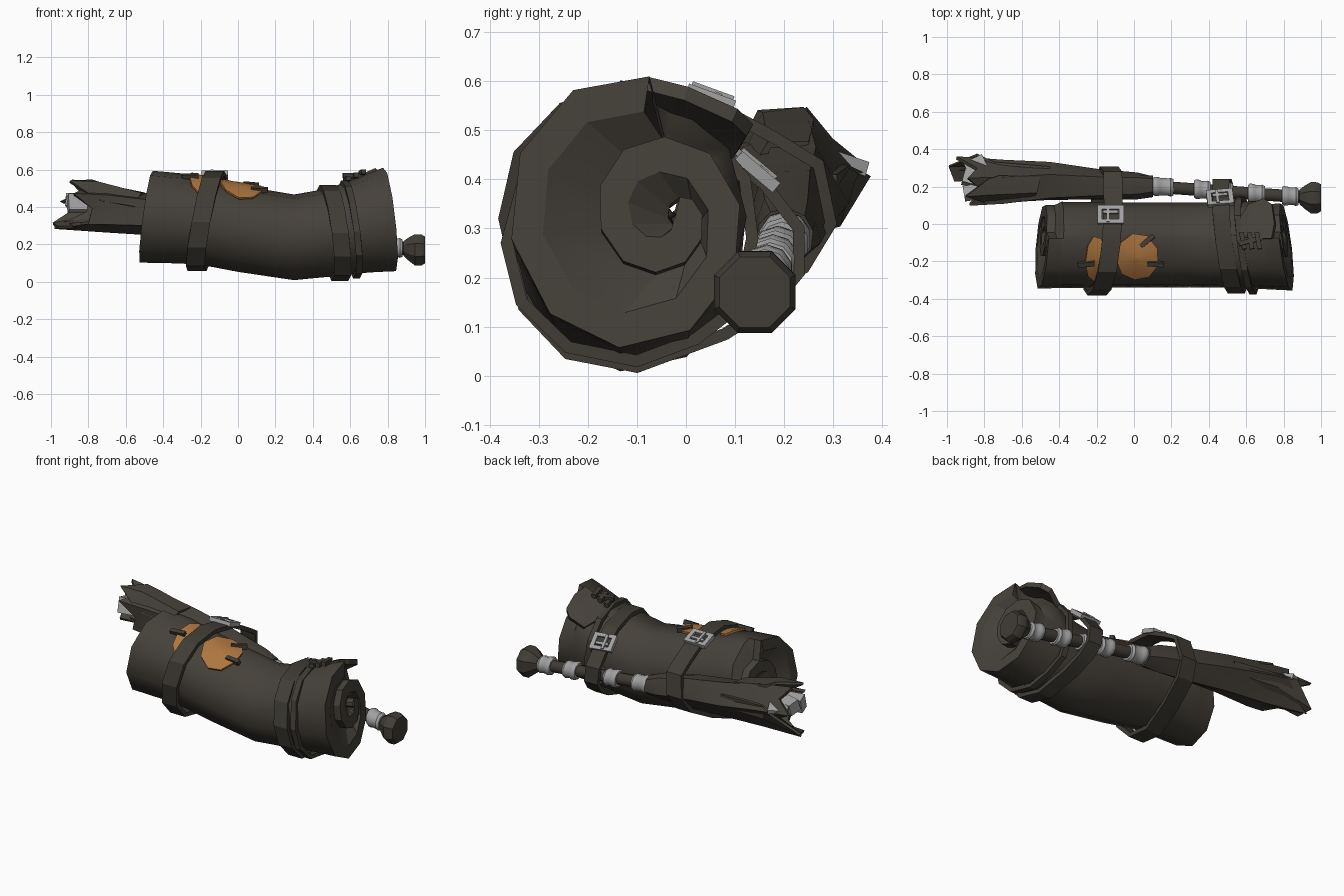
import bpy, bmesh, math
from mathutils import Matrix, Vector

if "Cube" in bpy.data.objects:
    bpy.data.objects.remove(bpy.data.objects["Cube"])


def material(name, rgb):
    m = bpy.data.materials.new(name)
    m.use_nodes = True
    m.diffuse_color = (*rgb, 1)
    m.node_tree.nodes["Principled BSDF"].inputs["Base Color"].default_value = (*rgb, 1)
    return m


CLOTH = material("dark cloth", (0.06, 0.052, 0.042))
LEATHER = material("dark leather", (0.052, 0.046, 0.037))
ORANGE = material("orange patch", (0.42, 0.18, 0.05))
STEEL = material("grey steel", (0.36, 0.36, 0.36))


def add(name, bm, mat, angle=35, thick=0):
    bmesh.ops.recalc_face_normals(bm, faces=bm.faces)
    me = bpy.data.meshes.new(name)
    bm.to_mesh(me)
    bm.free()
    ob = bpy.data.objects.new(name, me)
    bpy.context.collection.objects.link(ob)
    me.materials.append(mat)
    bpy.ops.object.select_all(action="DESELECT")
    ob.select_set(True)
    bpy.context.view_layer.objects.active = ob
    if thick:
        s = ob.modifiers.new("thickness", "SOLIDIFY")
        s.thickness, s.offset = thick, 0
        bpy.ops.object.modifier_apply(modifier=s.name)
    bpy.ops.object.shade_smooth_by_angle(angle=math.radians(angle))


def loft(rings, closed=True, caps=False):
    """Join rows of points into a skin."""
    bm = bmesh.new()
    rows = [[bm.verts.new(p) for p in r] for r in rings]
    n = len(rows[0])
    for a, b in zip(rows, rows[1:]):
        for i in range(n if closed else n - 1):
            j = (i + 1) % n
            bm.faces.new((a[i], a[j], b[j], b[i]))
    if caps:
        bm.faces.new(rows[0])
        bm.faces.new(rows[-1])
    return bm


def box(bm, size, mat):
    bmesh.ops.create_cube(bm, size=1, matrix=mat @ Matrix.Diagonal((*size, 1)))


def interp(x, keys):
    for (a, *u), (b, *v) in zip(keys, keys[1:]):
        if x <= b:
            f = max(0, (x - a) / (b - a))
            return [p + (q - p) * f for p, q in zip(u, v)]
    return keys[-1][1:]


# Bedroll: x, centre height, scale
BODY = [(-.5, .335, .88), (-.3, .325, .86), (-.2, .31, .83), (0, .272, .83), (.3, .225, .82), (.52, .255, .85),
        (.64, .285, .9), (.8, .318, .99)]
PITCH, EDGE, SIDES = .12, .03, 10


def roll_point(x, turn, off=0):
    """Point on the rolled sheet; turn counts windings from the outer edge."""
    cz, s = interp(x, BODY)
    a = math.radians(80 + 360 * turn)
    bulge = .03 * math.sin(math.pi * turn) if 0 < turn < 1 else 0
    r = max(.255 - PITCH * turn + bulge + off, .004)
    y = -.12 + .05 * min(turn, 2) + r * math.cos(a) * (.55 + .38 * s)
    z = cz + r * math.sin(a) * 1.05 * s
    # slanted ends
    right, left = max(0, (x - .4) / .4), max(0, (-.2 - x) / .3)
    x += right * (-.11 * (z - .33) - .12 * (y + .1)) + left * (.14 * (z - .35) + .08 * (y + .1))
    return Vector((x, y, z))


# Outer skin: the seam step shows at the ends and is filled out between them
rings = []
for x in [-.49, -.44, -.4, -.3, -.2, -.1, 0, .1, .2, .3, .4, .5, .6, .68, .73, .81]:
    fill = PITCH * .9 if -.42 < x < .7 else 0
    rings.append([roll_point(x, i / SIDES, EDGE + fill * max(0, i / SIDES - .75) / .25) for i in range(SIDES + 1)])
add("bedroll", loft(rings), CLOTH, 40)

# Spiral end faces: flat winding, slope to the next winding, riser
for side, x, inward in (("right", .81, -.045), ("left", -.49, .045)):
    spiral = []
    for i in range(2 * SIDES + 1):
        t = i / SIDES
        spiral.append([roll_point(x, t, EDGE), roll_point(x, t, -.04),
                       roll_point(x + inward, t + 1, EDGE), roll_point(x, t + 1, EDGE)])
    add(side + "_spiral_end", loft(spiral, False), CLOTH, 15)

# Loose corner of the blanket at the back
bm = loft([[(.52, -.06, .495), (.58, .04, .48), (.62, .10, .45)],
           [(.64, -.08, .55), (.67, .03, .54), (.70, .13, .50)],
           [(.74, -.08, .595), (.755, 0, .575), (.74, .10, .53)]], False)
add("blanket_corner", bm, CLOTH, 20, .03)


# Patches laid over the blanket
def patch(name, x, turn, rx, rt):
    rings = []
    for k in (.02, .5, 1):
        rings.append([roll_point(x + k * rx * math.cos(i * math.tau / 9 + .3),
                                 turn + k * rt * math.sin(i * math.tau / 9 + .3), .04) for i in range(9)])
    bm = loft(rings)
    bm.faces.new(list(bm.verts)[:9])
    add(name, bm, ORANGE, 30, .012)


patch("large_patch", .018, .07, .115, .088)
patch("small_patch", -.205, .08, .06, .088)


# Thread stitches
def stitch(bm, x, turn, yaw, length=.09):
    p = roll_point(x, turn, .045)
    tilt = 360 * turn - 10
    m = Matrix.Translation(p) @ Matrix.Rotation(math.radians(tilt), 4, "X") @ Matrix.Rotation(math.radians(yaw), 4, "Z")
    box(bm, (length, .025, .025), m)


bm = bmesh.new()
stitch(bm, -.26, .09, 5)
stitch(bm, .115, .09, -5)
stitch(bm, .07, .01, 40)
stitch(bm, .64, .01, 15, .13)
for dx in (-.045, 0, .045):
    stitch(bm, .64 + dx, .01, 100)
add("stitches", bm, LEATHER, 20)


# Straps around roll and wrapped weapon, leaning along x with height and depth
def strap(name, x, lean_z, lean_y, pts, width=.09):
    rings = [[(x + side * width + lean_z * (z - .3) + lean_y * y, y, z) for y, z in pts] for side in (-.5, .5)]
    add(name, loft(rings), LEATHER, 25, .025)


strap("left_strap", -.165, .19, .1,
      [(-.37, .32), (-.34, .45), (-.25, .545), (-.12, .58), (.05, .555), (.18, .485), (.27, .43),
       (.295, .31), (.24, .22), (.08, .135), (-.1, .07), (-.25, .095), (-.34, .19)], .1)
strap("right_strap", .495, -.13, -.13,
      [(-.36, .26), (-.325, .39), (-.235, .475), (-.1, .505), (.05, .475), (.16, .39), (.23, .30),
       (.23, .21), (.18, .15), (.08, .085), (-.1, .018), (-.24, .045), (-.33, .14)])
strap("right_strap_edge", .585, -.13, -.13,
      [(-.365, .27), (-.325, .42), (-.24, .5), (-.1, .53), (.04, .495), (.12, .4), (.135, .28),
       (.105, .14), (.02, .075), (-.1, .03), (-.24, .058), (-.335, .15)], .035)


# Buckles
def buckle(name, loc, pitch, yaw):
    base = (Matrix.Translation(loc) @ Matrix.Rotation(math.radians(pitch), 4, "X")
            @ Matrix.Rotation(math.radians(yaw), 4, "Z"))
    bm = bmesh.new()
    for s in (-1, 1):
        box(bm, (.026, .1, .025), base @ Matrix.Translation((s * .058, 0, 0)))
        box(bm, (.14, .022, .025), base @ Matrix.Translation((0, s * .04, 0)))
    box(bm, (.016, .09, .015), base @ Matrix.Translation((-.015, 0, .012)))
    box(bm, (.08, .016, .015), base @ Matrix.Translation((0, .012, .008)))
    add(name, bm, STEEL, 20)


buckle("left_buckle", (-.125, .05, .566), -20, 0)
buckle("right_buckle", (.46, .14, .42), -40, 6)


# Weapon handle along a gently bent axis
def axis(x):
    return interp(x, [(-1, .25, .425), (-.2, .21, .33), (.15, .2, .275), (.95, .14, .17)])


def tube(name, stations, mat, sides=10, angle=40):
    rings = []
    for x, r in stations:
        y, z = axis(x)
        rings.append([(x, y + r * math.cos((i + .5) * math.tau / sides),
                       z + r * math.sin((i + .5) * math.tau / sides)) for i in range(sides)])
    add(name, loft(rings, True, True), mat, angle)


tube("handle", [(.08, .035), (.92, .035)], LEATHER)
tube("pommel", [(.885, .042), (.91, .065), (.945, .09), (.98, .09), (1, .078)], LEATHER, 8, 30)
for i, (a, b) in enumerate([(.1, .21), (.32, .41), (.45, .53), (.61, .70), (.79, .88)]):
    tube(f"handle_ring_{i + 1}", [(a, .046), (a + .01, .054), (a + .03, .054), (a + .04, .049), (b - .025, .049),
                                  (b - .015, .053), (b, .046)], STEEL, 10)

# Cloth wrapping: x, depth radius, height radius, fold depth
WRAP = [(.1, .05, .05, 0), (.02, .06, .065, .1), (-.2, .072, .085, .08), (-.45, .09, .095, .12),
        (-.7, .105, .11, .14), (-.86, .115, .115, .15)]
RAGGED = [.02, -.03, .05, -.02, .08, .06, .02, -.12, .04, -.09]
rings = []
for k, (x, ry, rz, fold) in enumerate(WRAP):
    y, z = axis(x)
    row = []
    for i in range(10):
        a = (i + .3) * math.tau / 10 + .12 * k
        f = 1 + fold * (1 if i % 2 else -1)
        end = RAGGED[i] if x < -.8 else 0
        row.append((x + end, y - (.02 if x < -.6 else 0) + ry * f * math.cos(a), z + rz * f * math.sin(a)))
    rings.append(row)
add("weapon_wrap", loft(rings), CLOTH, 25, .018)

# Overlapping torn flaps of the wrapping
bm = loft([[(-.55, .13, .40), (-.52, .17, .47), (-.5, .25, .47)],
           [(-.73, .115, .43), (-.75, .16, .53), (-.72, .26, .515)],
           [(-.80, .12, .47), (-.90, .15, .535), (-.78, .24, .54)]], False)
add("upper_wrap_flap", bm, CLOTH, 20, .015)
bm = loft([[(-.45, .30, .41), (-.45, .30, .34), (-.45, .24, .29)],
           [(-.75, .325, .43), (-.75, .32, .35), (-.75, .24, .30)],
           [(-.84, .37, .41), (-.99, .31, .31), (-.96, .23, .29)]], False)
add("lower_wrap_flap", bm, CLOTH, 20, .015)

# Steel head showing at the torn end
bm = bmesh.new()
for loc, size, yaw in [((-.835, .29, .44), (.11, .13, .03), 25), ((-.87, .24, .43), (.09, .07, .07), -15),
                       ((-.86, .17, .42), (.1, .06, .09), 10)]:
    box(bm, size, Matrix.Translation(loc) @ Matrix.Rotation(math.radians(yaw), 4, "Z")
        @ Matrix.Rotation(-.3, 4, "X"))
add("steel_head", bm, STEEL, 20)
